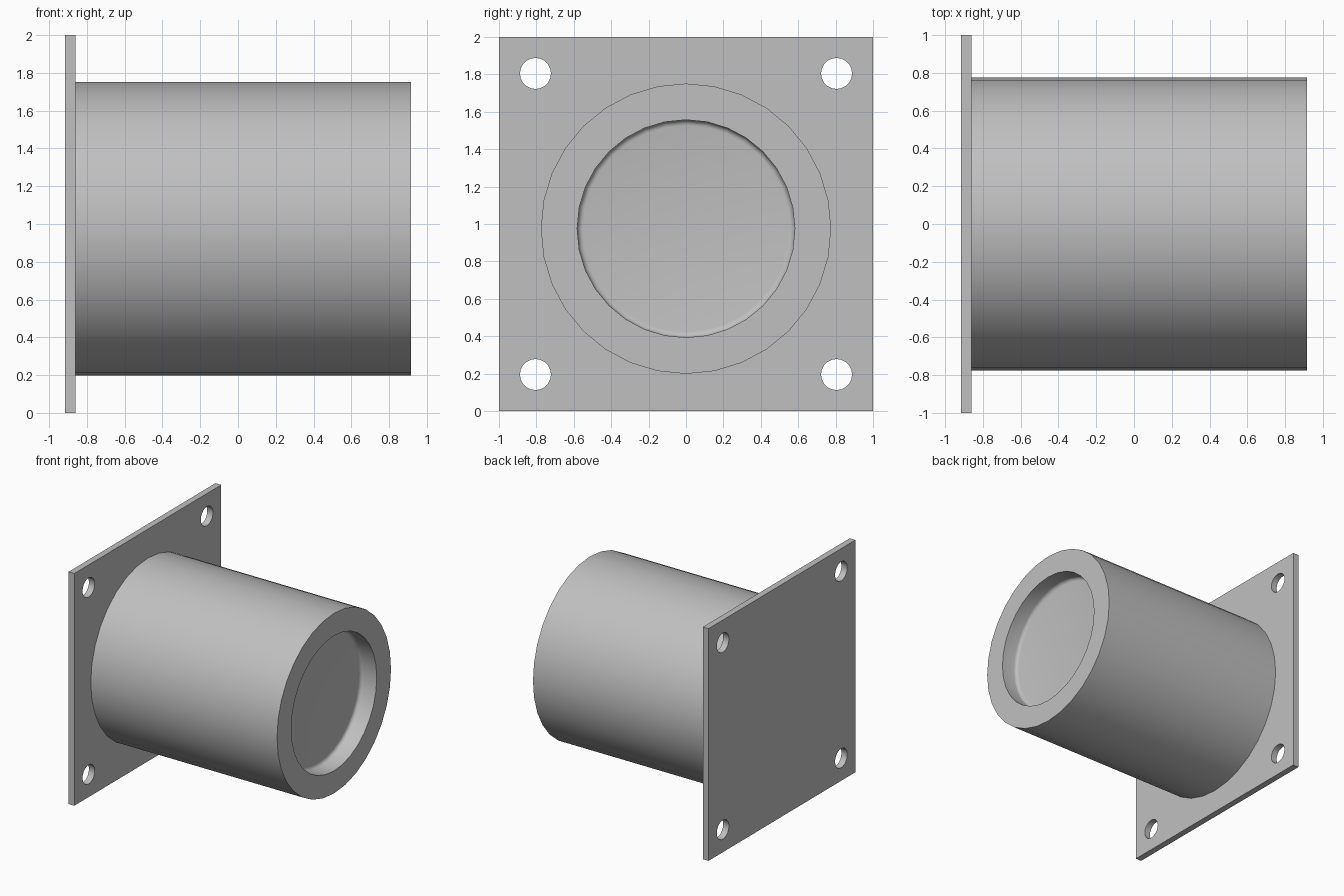
import bpy, bmesh, math
from mathutils import Vector

if "Cube" in bpy.data.objects:
    bpy.data.objects.remove(bpy.data.objects["Cube"], do_unlink=True)

BACK, PLATE_FRONT, END = -0.915, -0.86, 0.915
AXIS_Z = 0.975

metal = bpy.data.materials.new("grey_metal")
metal.use_nodes = True
colour = (0.527, 0.527, 0.527, 1)
metal.diffuse_color = colour
metal.node_tree.nodes["Principled BSDF"].inputs["Base Color"].default_value = colour


def finish(bm, name):
    bmesh.ops.recalc_face_normals(bm, faces=bm.faces)
    mesh = bpy.data.meshes.new(name)
    bm.to_mesh(mesh)
    bm.free()
    mesh.materials.append(metal)
    obj = bpy.data.objects.new(name, mesh)
    bpy.context.collection.objects.link(obj)
    bpy.ops.object.select_all(action='DESELECT')
    obj.select_set(True)
    bpy.context.view_layer.objects.active = obj
    bpy.ops.object.shade_smooth_by_angle(angle=math.radians(30))
    return obj


def ring(bm, x, y, z, radius, sides):
    step = math.tau / sides
    return [bm.verts.new((x, y + radius * math.cos(i * step), z + radius * math.sin(i * step)))
            for i in range(sides)]


def loop_edges(bm, verts):
    return [bm.edges.new((a, b)) for a, b in zip(verts, verts[1:] + verts[:1])]


# Square mounting plate with four bolt holes
bm = bmesh.new()
corners = [bm.verts.new((BACK, y, z)) for y, z in ((-1, 0), (1, 0), (1, 2), (-1, 2))]
edges = loop_edges(bm, corners)
for sy in (-1, 1):
    for sz in (-1, 1):
        edges += loop_edges(bm, ring(bm, BACK, sy * 0.805, 1 + sz * 0.805, 0.083, 20))
bmesh.ops.triangle_fill(bm, edges=edges, use_beauty=True, normal=Vector((-1, 0, 0)))
result = bmesh.ops.extrude_face_region(bm, geom=bm.faces[:], use_keep_orig=True)
moved = [v for v in result["geom"] if isinstance(v, bmesh.types.BMVert)]
bmesh.ops.translate(bm, verts=moved, vec=(PLATE_FRONT - BACK, 0, 0))
finish(bm, "mounting_plate")

# Round body with a shallow recess, filleted where its wall meets the floor
outer, bore, depth, fillet = 0.776, 0.582, 0.15, 0.03
profile = [(PLATE_FRONT, outer), (END, outer), (END, bore)]
for i in range(5):
    a = i / 4 * math.pi / 2
    profile.append((END - depth + fillet * (1 - math.sin(a)),
                    bore - fillet * (1 - math.cos(a))))
bm = bmesh.new()
rings = [ring(bm, x, 0, AXIS_Z, r, 32) for x, r in profile]
for a, b in zip(rings, rings[1:]):
    for i in range(len(a)):
        j = (i + 1) % len(a)
        bm.faces.new((a[i], a[j], b[j], b[i]))
bm.faces.new(rings[0])
bm.faces.new(rings[-1])
finish(bm, "cylinder_body")
